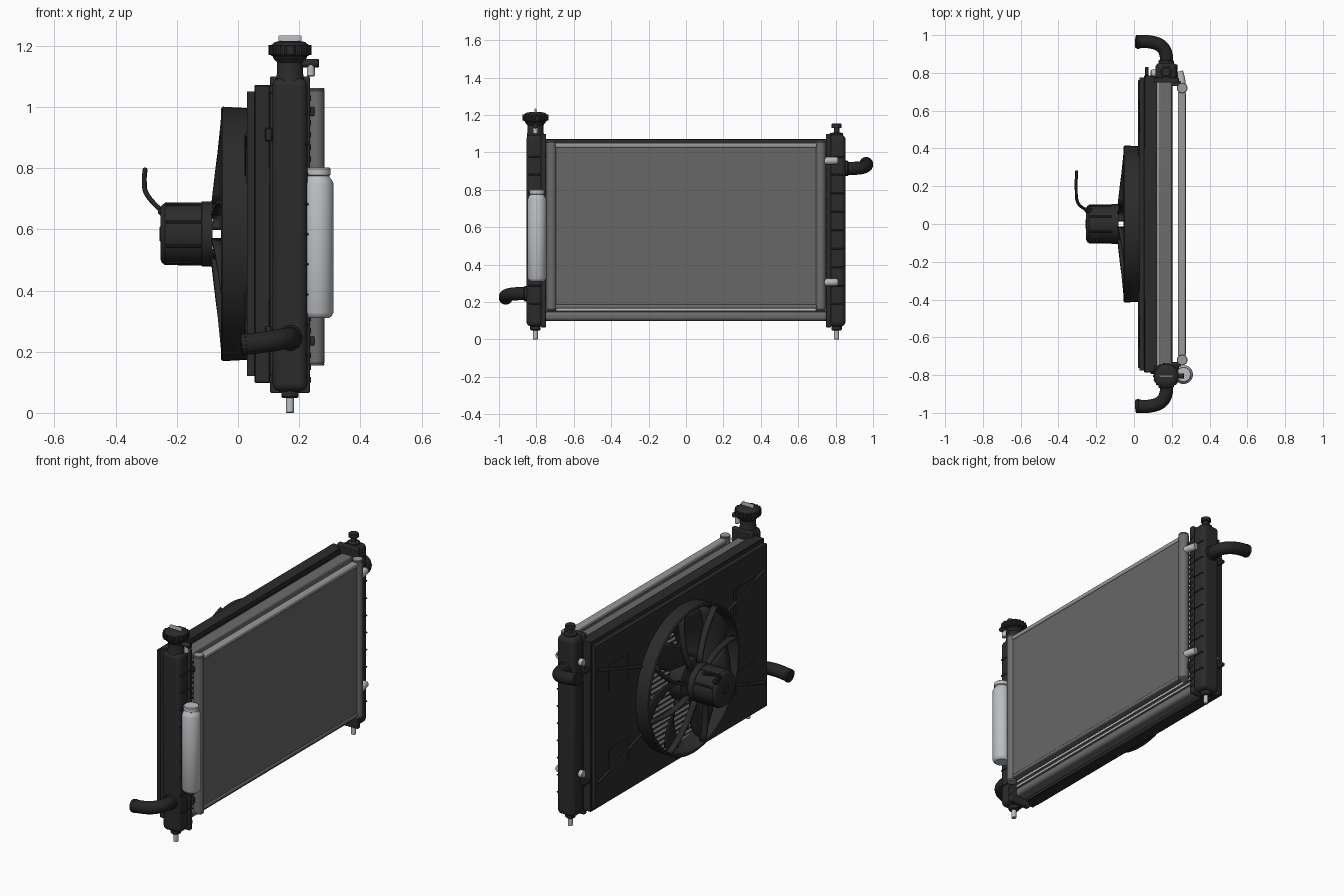
import bpy, bmesh, math
from mathutils import Vector

if "Cube" in bpy.data.objects:
    bpy.data.objects.remove(bpy.data.objects["Cube"])

def mat(name, c):
    m = bpy.data.materials.new(name)
    m.diffuse_color = (c[0], c[1], c[2], 1)
    m.use_nodes = True
    m.node_tree.nodes["Principled BSDF"].inputs["Base Color"].default_value = m.diffuse_color
    return m

BLACK = mat("black plastic", (.024, .024, .025))
RUBBER = mat("black rubber", (.018, .018, .018))
DARK = mat("dark fins", (.03, .03, .032))
CORE = mat("core grey", (.135, .135, .135))
BAR = mat("bar metal", (.15, .15, .155))
ALU = mat("aluminium", (.32, .32, .33))
SILVER = mat("silver", (.5, .52, .54))

def finish(name, bm, m, bevel=0, seg=3):
    bmesh.ops.recalc_face_normals(bm, faces=bm.faces)
    me = bpy.data.meshes.new(name)
    bm.to_mesh(me)
    bm.free()
    ob = bpy.data.objects.new(name, me)
    bpy.context.collection.objects.link(ob)
    me.materials.append(m)
    if bevel:
        b = ob.modifiers.new("bevel", 'BEVEL')
        b.width, b.segments, b.limit_method = bevel, seg, 'ANGLE'
    return ob

def boxes(name, spans, m, bevel=0, seg=3):
    """one object from boxes given as (x0,x1,y0,y1,z0,z1)"""
    bm = bmesh.new()
    for x0, x1, y0, y1, z0, z1 in spans:
        vs = bmesh.ops.create_cube(bm, size=1)['verts']
        for v in vs:
            v.co = ((x0 + x1) / 2 + v.co.x * (x1 - x0), (y0 + y1) / 2 + v.co.y * (y1 - y0),
                    (z0 + z1) / 2 + v.co.z * (z1 - z0))
    return finish(name, bm, m, bevel, seg)

def lathe(name, origin, axis, profile, m, n=40, closed=False):
    """spin (distance along axis, radius) points round the axis"""
    bm = bmesh.new()
    q = Vector((0, 0, 1)).rotation_difference(Vector(axis).normalized())
    rings = []
    for d, r in profile:
        rings.append([bm.verts.new(Vector(origin) + q @ Vector((r * math.cos(2 * math.pi * i / n),
                      r * math.sin(2 * math.pi * i / n), d))) for i in range(n)])
    pairs = list(zip(rings, rings[1:])) + ([(rings[-1], rings[0])] if closed else [])
    for a, b in pairs:
        for i in range(n):
            bm.faces.new((a[i], a[(i + 1) % n], b[(i + 1) % n], b[i]))
    if not closed:
        bm.faces.new(rings[0])
        bm.faces.new(rings[-1])
    return finish(name, bm, m)

def rod(name, p0, p1, r, m, n=24):
    d = Vector(p1) - Vector(p0)
    c = min(r * .2, d.length * .2)
    return lathe(name, p0, d, [(0, r - c), (c, r), (d.length - c, r), (d.length, r - c)], m, n)

def tube(name, pts, r, m, res=6):
    cu = bpy.data.curves.new(name, 'CURVE')
    cu.dimensions, cu.bevel_depth, cu.bevel_resolution, cu.use_fill_caps = '3D', r, res, True
    cu.resolution_u = 8
    sp = cu.splines.new('BEZIER')
    sp.bezier_points.add(len(pts) - 1)
    for b, p in zip(sp.bezier_points, pts):
        b.co = p
        b.handle_left_type = b.handle_right_type = 'AUTO'
    ob = bpy.data.objects.new(name, cu)
    bpy.context.collection.objects.link(ob)
    cu.materials.append(m)
    return ob

TX, TY, FZ = .17, .805, .585     # tank centre, fan centre height

# radiator core: dark fins with bright horizontal tubes
boxes("radiator_fins", [(.137, .195, -.75, .75, .14, 1.02)], DARK)
boxes("radiator_tubes", [(.132, .2, -.755, .755, .155 + i * .029, .168 + i * .029) for i in range(30)], SILVER)
boxes("radiator_bottom_bar", [(.13, .205, -.755, .755, .1, .15)], BAR, .018)
boxes("radiator_top_bar", [(.13, .2, -.755, .755, 1.01, 1.05)], BAR, .01)

# side tanks with crimp flange, ribs, pins and hoses
for s, side in ((-1, "left"), (1, "right")):
    def yb(a, b):
        return (min(s * a, s * b), max(s * a, s * b))
    boxes(side + "_tank", [(.113, .227, *yb(.762, .853), .07, 1.095)], BLACK, .026, 5)
    boxes(side + "_tank_flange", [(.105, .235, *yb(.748, .775), .065, 1.1)], BLACK, .005)
    boxes(side + "_tank_ribs", [(.19, .231, *yb(.77, .845), z - .004, z + .004)
                                for z in [.19 + i * .0985 for i in range(9)]], BLACK, .003, 1)
    boxes(side + "_crimp_tabs", [(x - .003, x + .003, *yb(.752, .77), .1 + i * .04, .118 + i * .04)
                                 for x in (.105, .235) for i in range(24)], BLACK)
    rod(side + "_lower_pin", (TX, s * TY, 0), (TX, s * TY, .08), .013, SILVER)
    rod(side + "_pin_collar", (TX, s * TY, .048), (TX, s * TY, .08), .028, BLACK)
    # hose leaves the tank outward and bends to the rear
    z0, z1 = (.245, .222) if s < 0 else (.915, .94)
    pts = [(TX, s * .84, z0), (TX, s * .895, z0), (.148, s * .938, z0 + (z1 - z0) * .15),
           (.1, s * .961, z0 + (z1 - z0) * .5), (.01, s * .965, z1)]
    tube(side + "_hose", pts, .035, RUBBER)
    rod(side + "_hose_lip", (.012, s * .9635, z1), (.03, s * .9635, z1 + (z0 - z1) * .1), .0365, RUBBER)
    rod(side + "_hose_collar", (TX, s * .845, z0), (TX, s * .868, z0), .041, BLACK, 32)

# upper mounting pin and rear fittings on the right tank
lathe("upper_pin", (TX, TY, 1.085), (0, 0, 1),
      [(0, .034), (.018, .034), (.022, .015), (.045, .015), (.047, .027), (.066, .027), (.07, .022)], BLACK, 24)
for z in (.31, .95):
    rod("rear_fitting", (.088, .797, z), (.13, .797, z), .02, SILVER)
    boxes("rear_fitting_clip", [(.058, .078, .785, .832, z - .045, z - .025)], BLACK, .004, 1)

# filler neck and cap on the left tank
lathe("filler_neck", (TX, -TY, 1.07), (0, 0, 1),
      [(0, .045), (.03, .045), (.04, .042), (.075, .042), (.09, .055), (.1, .055)], BLACK)
lathe("filler_cap", (TX, -TY, 1.16), (0, 0, 1),
      [(0, .045), (.008, .062), (.018, .066), (.04, .064), (.052, .05), (.056, .03)], BLACK)
for i in range(18):
    a = i * math.pi / 9
    c, d = math.cos(a), math.sin(a)
    rod("cap_grip", (TX + .063 * c, -TY + .063 * d, 1.17), (TX + .063 * c, -TY + .063 * d, 1.203), .0075, BLACK, 8)
boxes("cap_top_bar", [(.132, .208, -.811, -.799, 1.212, 1.234)], SILVER, .004)
rod("overflow_branch", (TX, -TY, 1.143), (.265, -TY, 1.143), .014, BLACK)
rod("overflow_nipple", (.238, -TY, 1.1), (.238, -TY, 1.14), .013, SILVER)

# condenser: core, header pipes, frame bars
boxes("condenser_core", [(.238, .268, -.7, .7, .18, 1.035)], CORE)
boxes("condenser_top_bar", [(.232, .274, -.7, .7, 1.025, 1.05)], ALU, .008)
boxes("condenser_bottom_bar", [(.232, .274, -.7, .7, .165, .187)], BAR, .008)
lathe("bottom_bar_drip", (.25, -.09, .178), (0, 1, 0), [(0, .004), (.05, .013), (.13, .013), (.18, .004)], BAR, 16)
for s, side in ((-1, "left"), (1, "right")):
    rod(side + "_header_pipe", (.255, s * .72, .158), (.255, s * .72, 1.058), .028, BAR)
    for z in (.155, 1.055):
        rod(side + "_header_cap", (.255, s * .72, z), (.255, s * .72, z + .007), .027, ALU)
    boxes(side + "_condenser_bracket", [(.2, .25, min(s * .73, s * .755), max(s * .73, s * .755), z, z + .03)
                                        for z in (.22, .97)], BLACK, .004)
for z in (.305, .955):
    tube("header_stub", [(.255, .73, z), (.25, .77, z), (.24, .808, z)], .02, SILVER)

# receiver drier
lathe("receiver_drier", (.262, -.797, .31), (0, 0, 1),
      [(0, .036), (.006, .044), (.018, .05), (.44, .05), (.453, .044), (.46, .038), (.465, .036), (.468, .041),
       (.488, .041), (.492, .037)], SILVER)

# fan shroud: flat plate with round opening and flap slits, plus rim
plate = boxes("shroud_plate", [(.03, .056, -.775, .775, .12, 1.05)], BLACK)
cutters = [rod("cut", (-.2, 0, FZ), (.3, 0, FZ), .402, BLACK, 72)]
cutters.append(boxes("cut_slits", [(0, .1, s * .48 - .009, s * .48 + .009, a, b)
                                   for s in (-1, 1) for a, b in ((.29, .42), (.75, .9))], BLACK))
for cut in cutters:
    mod = plate.modifiers.new("cut", 'BOOLEAN')
    mod.object, mod.operation, mod.solver = cut, 'DIFFERENCE', 'EXACT'
    bpy.context.view_layer.objects.active = plate
    bpy.ops.object.modifier_apply(modifier=mod.name)
    bpy.data.objects.remove(cut)
boxes("shroud_rim", [(.054, .125, -.78, .78, 1.045, 1.072), (.054, .125, -.78, .78, .098, .125),
                     (.054, .105, -.785, -.755, .098, 1.072), (.054, .105, .755, .785, .098, 1.072)], BLACK, .003, 1)
boxes("shroud_flaps", [(.026, .034, min(s * .49, s * .66), max(s * .49, s * .66), a, b)
                       for s in (-1, 1) for a, b in ((.29, .42), (.75, .9))], BLACK)
lathe("fan_ring", (0, 0, FZ), (1, 0, 0),
      [(.056, .4), (-.052, .4), (-.056, .408), (-.05, .416), (.056, .41)], BLACK, 72, True)
for sy in (-1, 1):
    for sz in (-1, 1):
        rod("shroud_rib", (.032, sy * .35, FZ + sz * .19), (.032, sy * .76, FZ + sz * .325), .01, BLACK, 12)
        zc = FZ + sz * .325
        boxes("shroud_clip", [(.088, .112, sy * .785 - .01, sy * .785 + .01, zc - .022, zc + .022)], BLACK, .004, 1)

# motor and curved ribbon-shaped support arms
lathe("fan_motor", (0, 0, FZ), (1, 0, 0),
      [(-.252, .03), (-.254, .082), (-.249, .094), (-.238, .102), (-.12, .103), (-.118, .106), (-.083, .106)], BLACK, 48)
rod("motor_boss", (-.257, 0, FZ), (-.24, 0, FZ), .025, BLACK)
for i in range(8):
    a = math.radians(22.5 + 45 * i)
    c, d = math.cos(a), math.sin(a)
    rod("motor_rib", (-.236, .1 * c, FZ + .1 * d), (-.09, .1 * c, FZ + .1 * d), .006, BLACK, 8)
bm = bmesh.new()
for i in range(8):
    rows = []
    for j in range(9):
        t = j / 8
        a, r = 2 * math.pi * i / 8 + .35 * t + .2, .1 + .306 * t
        y, z = r * math.cos(a), FZ + r * math.sin(a)
        x = -.087 + .033 * t
        rows.append([bm.verts.new((x, y, z)), bm.verts.new((x + .032, y, z))])
    for a, b in zip(rows, rows[1:]):
        bm.faces.new((a[0], a[1], b[1], b[0]))
arms = finish("support_arms", bm, BLACK)
thick = arms.modifiers.new("thickness", 'SOLIDIFY')
thick.thickness, thick.offset = .014, 0

# fan hub and seven twisted blades
lathe("fan_hub", (0, 0, FZ), (1, 0, 0), [(-.05, .1), (-.045, .115), (.025, .125), (.035, .115)], BLACK)
bm = bmesh.new()
for k in range(7):
    rows = []
    for j in range(8):
        t = j / 7
        r = .11 + .275 * t
        mid = 2 * math.pi * k / 7 - .35 * t * t
        half = .31 + .02 * t
        depth = .04 - .012 * t
        rows.append([bm.verts.new((-depth * u + .008 * u * u - .005, r * math.cos(mid + half * u),
                                   FZ + r * math.sin(mid + half * u))) for u in (-1, -.5, 0, .5, 1)])
    for a, b in zip(rows, rows[1:]):
        for i in range(4):
            bm.faces.new((a[i], a[i + 1], b[i + 1], b[i]))
blades = finish("fan_blades", bm, BLACK)
blades.modifiers.new("thickness", 'SOLIDIFY').thickness = .006

# motor wire
tube("motor_wire", [(-.235, .07, .65), (-.27, .085, .68), (-.298, .115, .715), (-.306, .19, .755), (-.304, .28, .795)],
     .008, RUBBER, 4)
rod("wire_grommet", (-.225, .062, .64), (-.252, .078, .665), .016, BLACK, 16)

# smooth round surfaces, keep edges sharp
bpy.ops.object.select_all(action='DESELECT')
for ob in [o for o in bpy.context.scene.objects if o.type == 'MESH']:
    ob.select_set(True)
    bpy.context.view_layer.objects.active = ob
bpy.ops.object.shade_smooth_by_angle(angle=math.radians(35))
